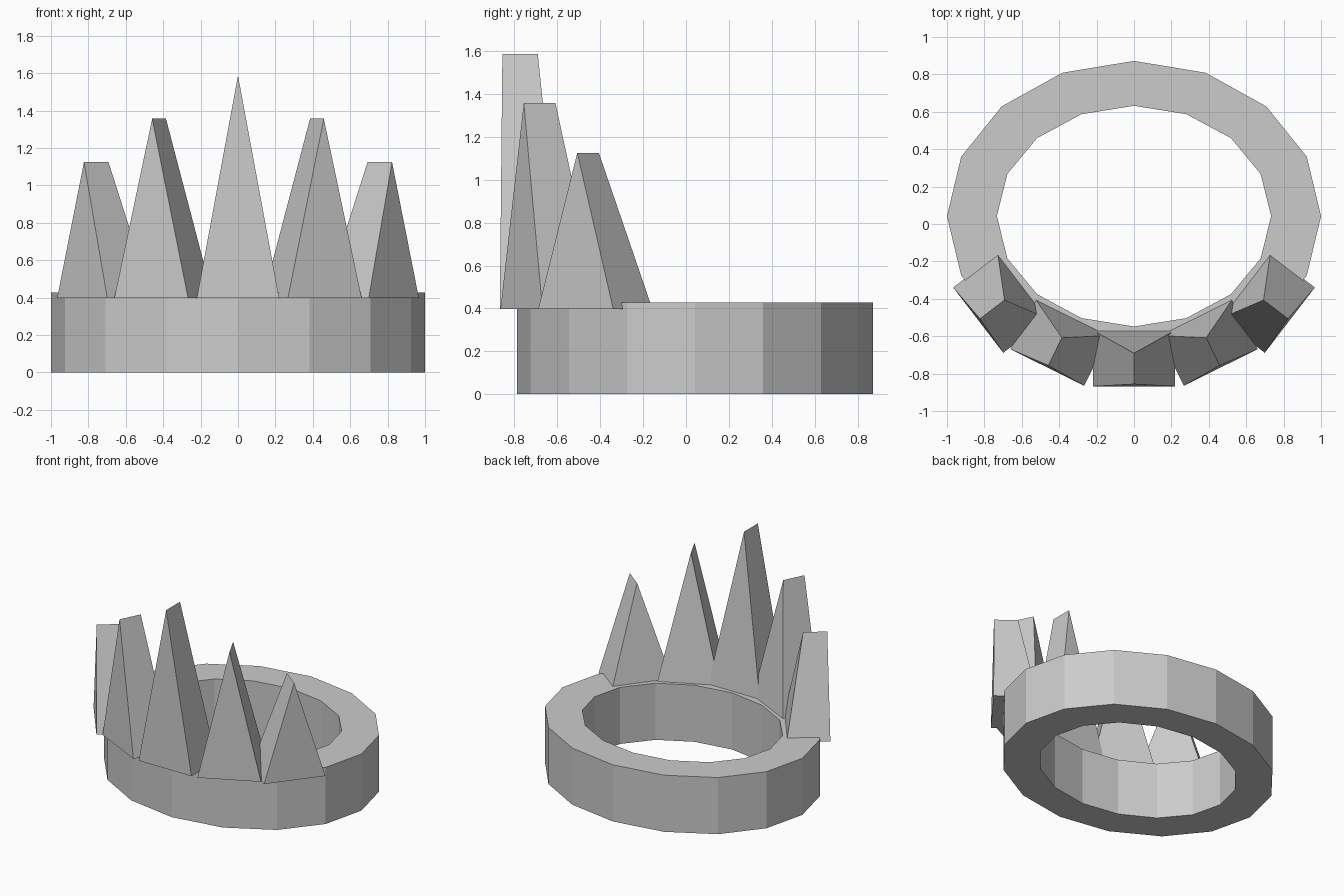
import bpy, bmesh
from math import sin, cos, pi, radians
from mathutils import Matrix

if "Cube" in bpy.data.objects:
    bpy.data.objects.remove(bpy.data.objects["Cube"])


def make_object(name, bm):
    bmesh.ops.recalc_face_normals(bm, faces=bm.faces[:])
    mesh = bpy.data.meshes.new(name)
    bm.to_mesh(mesh)
    bm.free()
    obj = bpy.data.objects.new(name, mesh)
    bpy.context.collection.objects.link(obj)
    return obj


# Oval 16-sided band with an open middle
def band(name, outer, inner, height, cy, sides=16):
    bm = bmesh.new()
    loops = []
    for (rx, ry), z in ((outer, 0), (outer, height), (inner, height), (inner, 0)):
        loops.append([bm.verts.new((rx * cos(2 * pi * i / sides),
                                    cy + ry * sin(2 * pi * i / sides), z))
                      for i in range(sides)])
    for k in range(4):
        a, b = loops[k], loops[(k + 1) % 4]
        for i in range(sides):
            j = (i + 1) % sides
            bm.faces.new((a[i], a[j], b[j], b[i]))
    return make_object(name, bm)


# Wedge spike: rectangular base narrowing to a short ridge, origin at front middle
def spike(name, x, y, angle, top, base=0.398, half=0.22, depth=0.3):
    bm = bmesh.new()
    fl, fr, br, bl, rf, rb = [bm.verts.new(p) for p in (
        (-half, 0, base), (half, 0, base), (half, depth, base), (-half, depth, base),
        (0, 0.012, top), (0, 0.177, top))]
    for face in ((fl, fr, br, bl), (fl, fr, rf), (br, bl, rb),
                 (fr, br, rb, rf), (bl, fl, rf, rb)):
        bm.faces.new(face)
    bm.transform(Matrix.Translation((x, y, 0)) @ Matrix.Rotation(radians(angle), 4, 'Z'))
    return make_object(name, bm)


band("band", (1.0, 0.83), (0.733, 0.59), 0.427, 0.042)

# Five spikes fanned around the front, tallest in the middle
spike("spike_centre", 0, -0.868, 0, 1.587)
for side, s in (("right", 1), ("left", -1)):
    spike("spike_inner_" + side, s * 0.464, -0.767, s * 26.4, 1.357)
    spike("spike_outer_" + side, s * 0.833, -0.514, s * 52.5, 1.125)
